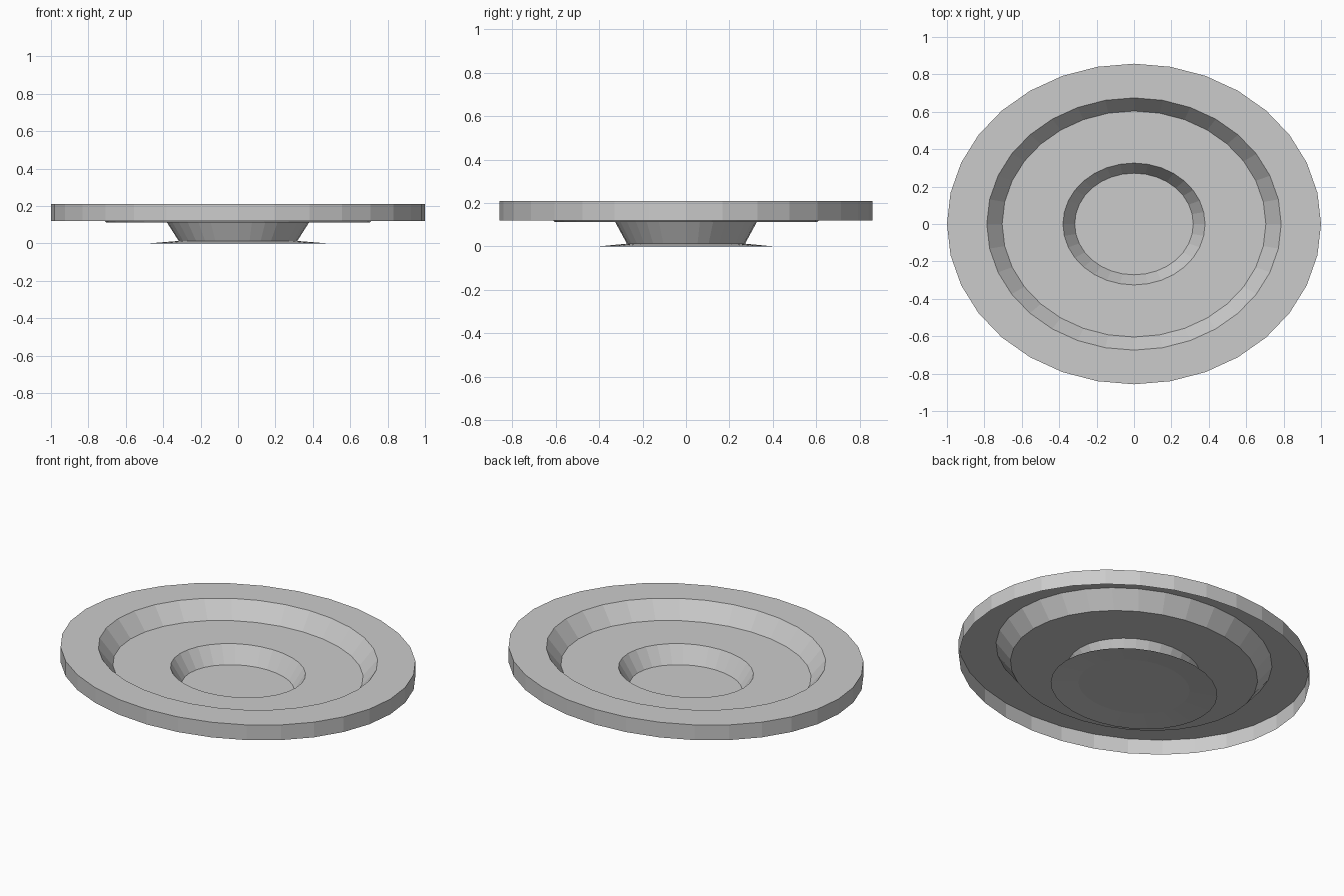
import bpy, bmesh
from math import cos, sin, pi

if "Cube" in bpy.data.objects:
    bpy.data.objects.remove(bpy.data.objects["Cube"])

SIDES = 32
DEPTH = 0.857  # oval ratio, y against x


def oval_sheet(name, profile, cap_last=False):
    """Sweep an open (radius, height) profile around an oval, flat shaded."""
    bm = bmesh.new()
    rings = []
    for r, z in profile:
        rings.append([bm.verts.new((r * cos(2 * pi * i / SIDES),
                                    r * DEPTH * sin(2 * pi * i / SIDES), z))
                      for i in range(SIDES)])
    for a, b in zip(rings, rings[1:]):
        for i in range(SIDES):
            j = (i + 1) % SIDES
            bm.faces.new((a[i], a[j], b[j], b[i]))
    if cap_last:
        bm.faces.new(rings[-1])
    mesh = bpy.data.meshes.new(name)
    bm.to_mesh(mesh)
    bm.free()
    obj = bpy.data.objects.new(name, mesh)
    bpy.context.collection.objects.link(obj)
    return obj


# Dish: open-backed outer lip, rim, stepped floor and centre well
oval_sheet("dish", [(1.0, 0.12), (1.0, 0.21), (0.787, 0.21), (0.705, 0.112),
                    (0.38, 0.112), (0.317, 0.013)])

# Foot: very shallow flared disc that closes the well
oval_sheet("foot", [(0.475, 0.0), (0.317, 0.013)], cap_last=True)
